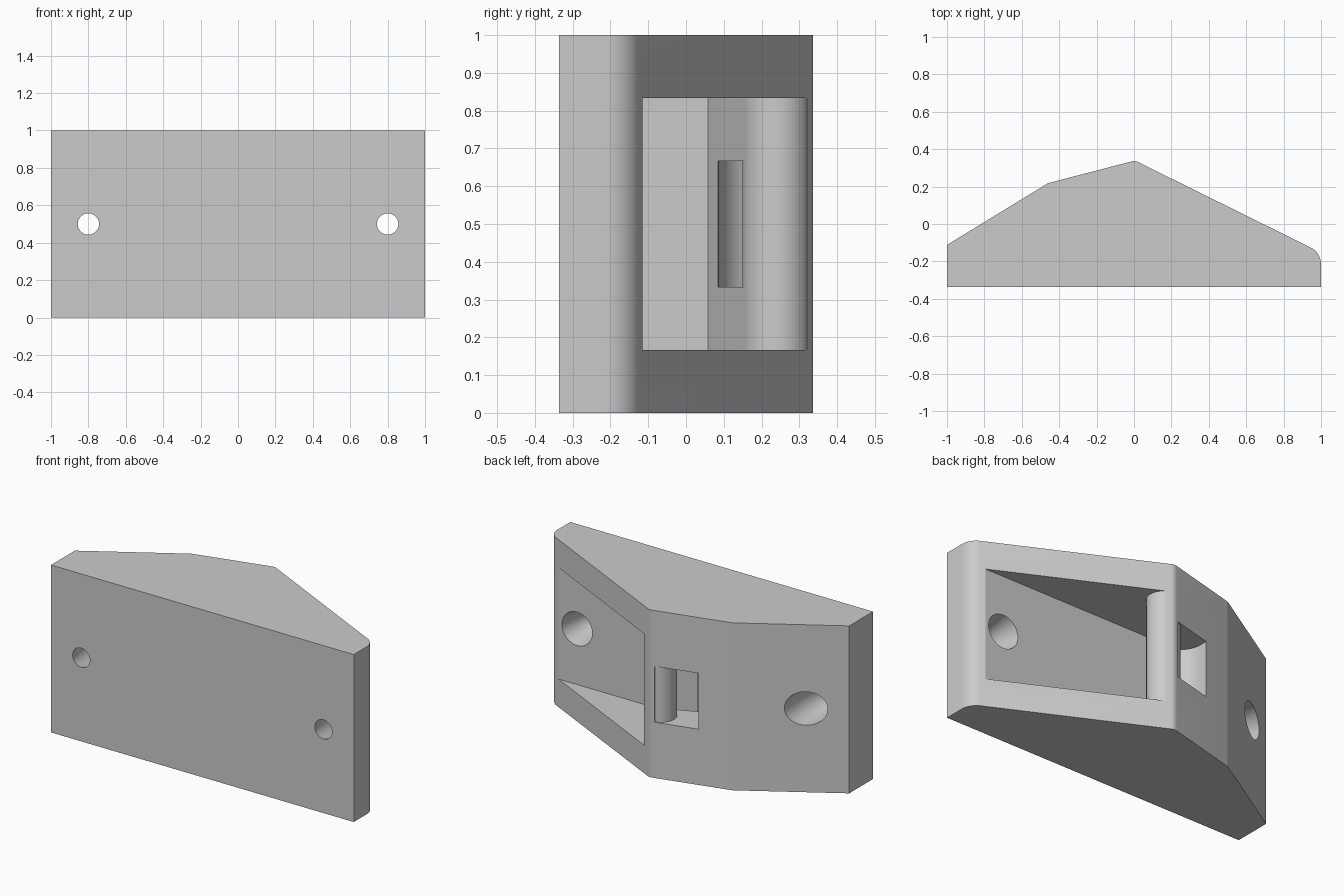
import bpy
import bmesh
from math import sin, cos, radians, tau

cube = bpy.data.objects.get("Cube")
if cube:
    bpy.data.objects.remove(cube, do_unlink=True)

grey = bpy.data.materials.new("plain_grey")
COLOUR = (0.6, 0.6, 0.6, 1)
grey.use_nodes = True
grey.diffuse_color = COLOUR
grey.node_tree.nodes["Principled BSDF"].inputs["Base Color"].default_value = COLOUR


def arc(cx, cy, r, start, end, steps):
    angles = [radians(start + (end - start) * i / steps) for i in range(steps + 1)]
    return [(cx + r * cos(a), cy + r * sin(a)) for a in angles]


def finish(name, bm):
    bmesh.ops.recalc_face_normals(bm, faces=bm.faces)
    mesh = bpy.data.meshes.new(name)
    bm.to_mesh(mesh)
    bm.free()
    mesh.materials.append(grey)
    obj = bpy.data.objects.new(name, mesh)
    bpy.context.collection.objects.link(obj)
    return obj


def prism(name, outline, z0, z1):
    bm = bmesh.new()
    base = bm.faces.new([bm.verts.new((x, y, z0)) for x, y in outline])
    top = bmesh.ops.extrude_face_region(bm, geom=[base])["geom"]
    bmesh.ops.translate(bm, vec=(0, 0, z1 - z0),
                        verts=[v for v in top if isinstance(v, bmesh.types.BMVert)])
    return finish(name, bm)


def screw_hole(name, x):
    # narrow at the front, tapering out to a wide bore at the back
    bm = bmesh.new()
    n = 48
    rings = []
    for y, r in ((-0.4, 0.057), (FRONT, 0.057), (-0.115, 0.1), (0.5, 0.1)):
        rings.append([bm.verts.new((x + r * cos(tau * i / n), y, 0.5 + r * sin(tau * i / n)))
                      for i in range(n)])
    for a, b in zip(rings, rings[1:]):
        for i in range(n):
            j = (i + 1) % n
            bm.faces.new((a[i], a[j], b[j], b[i]))
    bm.faces.new(rings[0])
    bm.faces.new(rings[-1])
    return finish(name, bm)


FRONT = -0.336
POST = (0, 0.24, 0.09)

# wedge-shaped body with rounded ridge and rounded end
outline = [(-1, FRONT), (1, FRONT)]
outline += arc(0.9, -0.215, 0.1, 0, 62, 10)
outline += arc(0, 0.286, 0.05, 62, 104.6, 8)
outline += arc(-0.44, 0.172, 0.05, 104.6, 121, 4)
outline += [(-1, -0.112)]
body = prism("wedge_body", outline, 0, 1)

# deep pocket in the long slope, its roof running tangent into the round post
pocket = [(-0.2, -0.115), (1.1, -0.115), (1.1, 0.5), (0.09, 0.41)]
pocket += arc(*POST, 62, -67, 28) + [(-0.2, 0.058)]

# curved slot passing behind the post to the back face
slot = arc(*POST, -67, -255.4, 36) + [(-0.045, 0.45), (-0.27, 0.45)]
slot += arc(-0.14, 0.217, 0.13, 180, 270, 16) + [(-0.1, 0.06), (0.03, 0.1)]

cutters = [
    prism("pocket_cutter", pocket, 0.167, 0.833),
    prism("slot_cutter", slot, 0.333, 0.667),
    screw_hole("left_hole_cutter", 0.8),
    screw_hole("right_hole_cutter", -0.8),
]
for cutter in cutters:
    mod = body.modifiers.new(cutter.name, "BOOLEAN")
    mod.operation = "DIFFERENCE"
    mod.solver = "EXACT"
    mod.object = cutter

# bake the cuts, drop the cutters, smooth the curved walls
bpy.context.view_layer.update()
graph = bpy.context.evaluated_depsgraph_get()
cut_mesh = bpy.data.meshes.new_from_object(body.evaluated_get(graph))
body.modifiers.clear()
body.data = cut_mesh
for cutter in cutters:
    bpy.data.objects.remove(cutter, do_unlink=True)

bpy.ops.object.select_all(action="DESELECT")
body.select_set(True)
bpy.context.view_layer.objects.active = body
bpy.ops.object.shade_smooth_by_angle(angle=radians(20))
